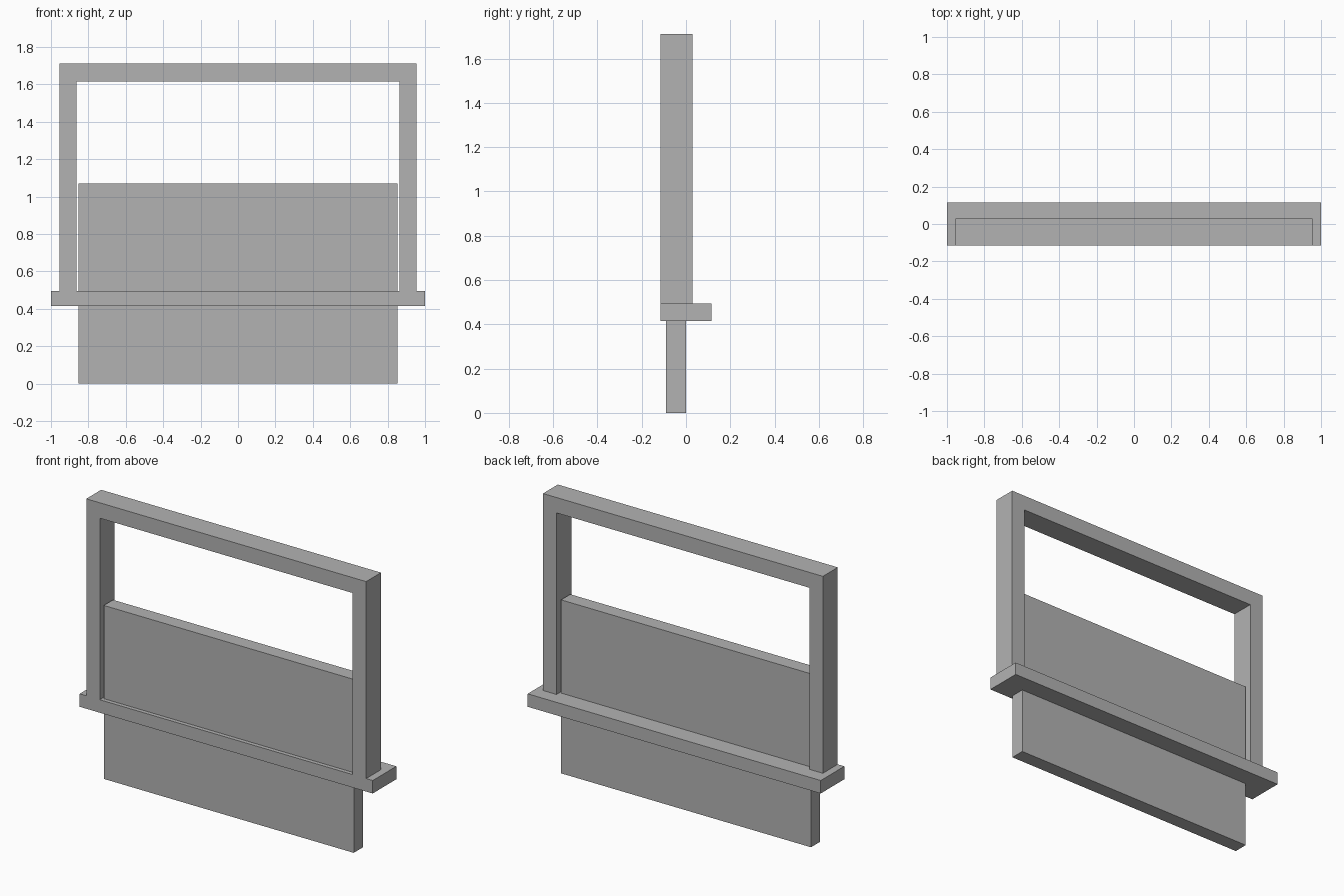
import bpy
import bmesh

if "Cube" in bpy.data.objects:
    bpy.data.objects.remove(bpy.data.objects["Cube"], do_unlink=True)

# Single plain grey
grey = bpy.data.materials.new("plain grey")
grey.use_nodes = True
colour = (0.45, 0.45, 0.45, 1)
grey.diffuse_color = colour
grey.node_tree.nodes["Principled BSDF"].inputs["Base Color"].default_value = colour


def extrude_profile(name, outline, y_front, y_back):
    """Extrude an (x, z) outline from y_front to y_back."""
    bm = bmesh.new()
    face = bm.faces.new([bm.verts.new((x, y_front, z)) for x, z in outline])
    result = bmesh.ops.extrude_face_region(bm, geom=[face])
    moved = [v for v in result["geom"] if isinstance(v, bmesh.types.BMVert)]
    bmesh.ops.translate(bm, verts=moved, vec=(0, y_back - y_front, 0))
    bmesh.ops.recalc_face_normals(bm, faces=bm.faces)
    mesh = bpy.data.meshes.new(name)
    bm.to_mesh(mesh)
    bm.free()
    mesh.materials.append(grey)
    obj = bpy.data.objects.new(name, mesh)
    bpy.context.collection.objects.link(obj)
    return obj


def mirrored(half):
    """Complete a right-half outline with its mirror image."""
    return half + [(-x, z) for x, z in reversed(half)]


FRONT = -0.115
SILL_TOP = 0.495

# Frame: two jambs and a head in one arch
extrude_profile("window_frame", mirrored([
    (0.863, 1.615), (0.863, SILL_TOP), (0.955, SILL_TOP), (0.955, 1.71)]),
    FRONT, 0.03)

# Sill: wider and deeper than the frame
extrude_profile("sill", mirrored([(1.0, 0.415), (1.0, SILL_TOP)]), FRONT, 0.115)

# Sliding panel running down through the sill
extrude_profile("sliding_panel", mirrored([(0.853, 0), (0.853, 1.07)]), -0.09, 0)
